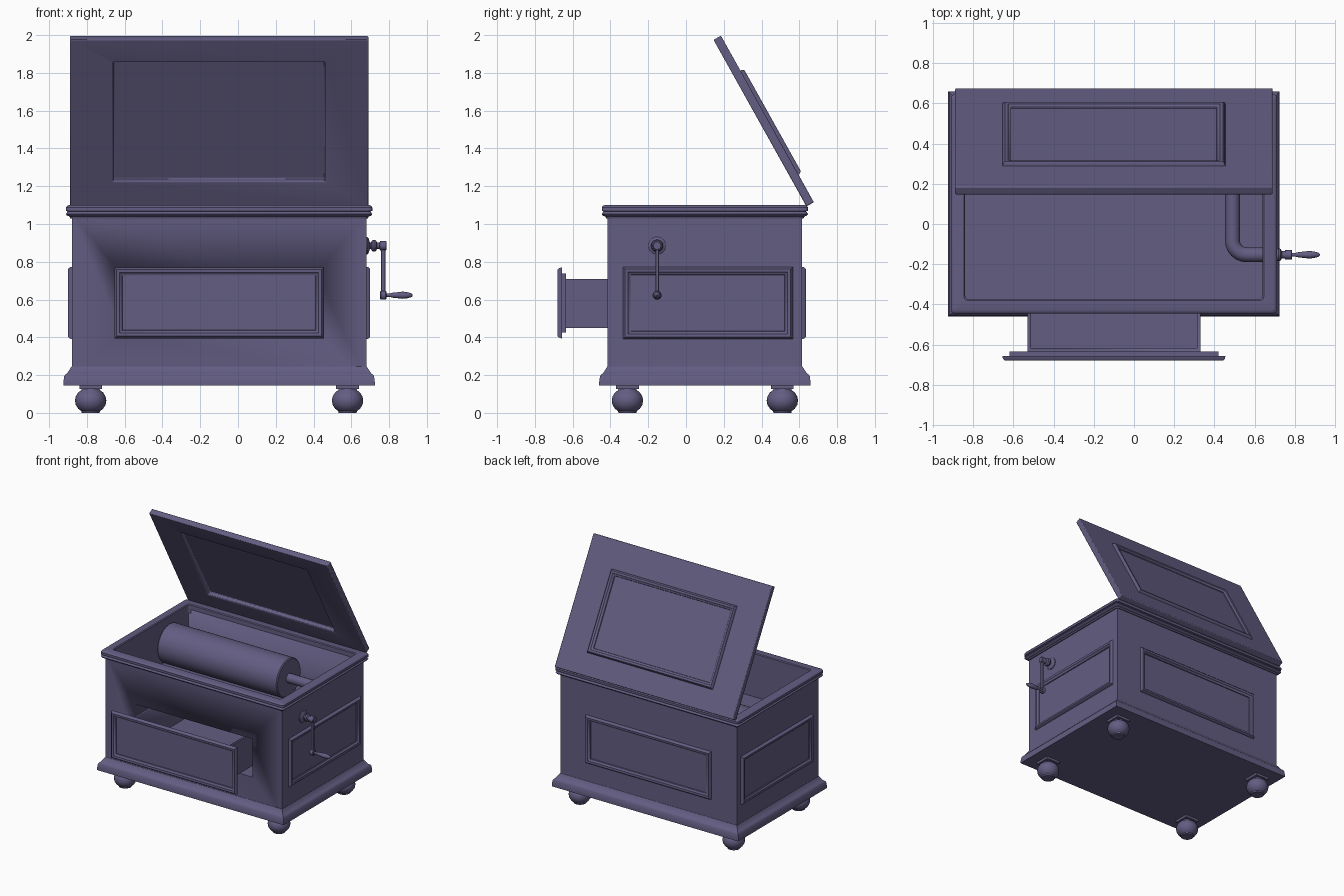
import bpy, bmesh, math
from mathutils import Matrix, Vector

if "Cube" in bpy.data.objects:
    bpy.data.objects.remove(bpy.data.objects["Cube"])

CX, CY = -0.10, 0.10            # centre of the case
HW, HD = 0.78, 0.515            # half width and half depth of the case

mat = bpy.data.materials.new("painted_wood")
mat.diffuse_color = (0.125, 0.11, 0.225, 1)
mat.use_nodes = True
mat.node_tree.nodes["Principled BSDF"].inputs["Base Color"].default_value = mat.diffuse_color


def finish(name, bm, matrix=Matrix(), bevel=0.0):
    bmesh.ops.recalc_face_normals(bm, faces=bm.faces)
    me = bpy.data.meshes.new(name)
    bm.to_mesh(me)
    bm.free()
    me.transform(matrix)
    ob = bpy.data.objects.new(name, me)
    bpy.context.collection.objects.link(ob)
    me.materials.append(mat)
    bpy.ops.object.select_all(action='DESELECT')
    ob.select_set(True)
    bpy.context.view_layer.objects.active = ob
    if bevel:
        m = ob.modifiers.new("bevel", 'BEVEL')
        m.width, m.segments = bevel, 2
    bpy.ops.object.shade_smooth_by_angle(angle=math.radians(35))
    return ob


def box(name, lo, hi, matrix=Matrix(), bevel=0.0):
    bm = bmesh.new()
    bmesh.ops.create_cube(bm, size=1)
    for v in bm.verts:
        v.co = Vector([(a + b) / 2 + c * (b - a) for a, b, c in zip(lo, hi, v.co)])
    return finish(name, bm, matrix, bevel)


def cut(ob, lo, hi, matrix=Matrix()):
    cutter = box("cutter", lo, hi, matrix)
    cutter.hide_render = True
    m = ob.modifiers.new("cut", 'BOOLEAN')
    m.operation, m.object, m.solver = 'DIFFERENCE', cutter, 'EXACT'
    bpy.context.view_layer.objects.active = ob
    bpy.ops.object.modifier_apply(modifier=m.name)
    bpy.data.objects.remove(cutter)


def bridge(bm, rings, closed):
    pairs = list(zip(rings, rings[1:])) + ([(rings[-1], rings[0])] if closed else [])
    for a, b in pairs:
        for i in range(len(a)):
            j = (i + 1) % len(a)
            bm.faces.new((a[i], a[j], b[j], b[i]))
    if not closed:
        bm.faces.new(rings[0])
        bm.faces.new(rings[-1])


def moulding(name, hw, hh, profile, matrix, closed=True, radius=0.0):
    """Sweep (offset, height) points round a rectangle."""
    bm, rings = bmesh.new(), []
    for off, h in profile:
        ring = []
        for q, (sx, sy) in enumerate(((1, 1), (-1, 1), (-1, -1), (1, -1))):
            for k in range(5 if radius else 1):
                a = math.radians(90 * q + 22.5 * k)
                x = sx * (hw + off - radius) + radius * math.cos(a) * bool(radius)
                y = sy * (hh + off - radius) + radius * math.sin(a) * bool(radius)
                ring.append(bm.verts.new((x, y, h)))
        rings.append(ring)
    bridge(bm, rings, closed)
    return finish(name, bm, matrix)


def lathe(name, profile, matrix, sides=32):
    """Turn (radius, height) points about local z."""
    bm = bmesh.new()
    rings = [[bm.verts.new((r * math.cos(2 * math.pi * i / sides),
                            r * math.sin(2 * math.pi * i / sides), h))
              for i in range(sides)] for r, h in profile]
    bridge(bm, rings, False)
    return finish(name, bm, matrix)


def frame_matrix(origin, up, out):
    up, out = Vector(up).normalized(), Vector(out).normalized()
    m = Matrix((up.cross(out), up, out)).transposed().to_4x4()
    m.translation = origin
    return m


def along_x(x, y, z):
    return Matrix.Translation((x, y, z)) @ Matrix.Rotation(math.pi / 2, 4, 'Y')


centre = Matrix.Translation((CX, CY, 0))

# Case: upper compartment and drawer pocket
body = box("case_body", (CX - HW, CY - HD, 0.16), (CX + HW, CY + HD, 1.06))
cut(body, (CX - HW + .04, CY - HD + .04, 0.75), (CX + HW - .04, CY + HD - .04, 1.2))
cut(body, (CX - .52, -0.6, 0.43), (CX + .52, 0.45, 0.735))

# Top rim and base mouldings
moulding("top_rim", HW, HD, [
    (-.04, 1.03), (.008, 1.03), (.012, 1.04), (.025, 1.044), (.031, 1.052), (.025, 1.062),
    (.02, 1.066), (.031, 1.07), (.031, 1.088), (.025, 1.096), (.015, 1.1), (-.034, 1.1),
    (-.04, 1.094)], centre, radius=0.02)
moulding("base_plinth", HW, HD, [
    (.045, .145), (.045, .16), (.04, .195), (.032, .205), (.026, .208), (.008, .235),
    (.002, .245)], centre, closed=False)

# Bun feet
for sx, side in ((-1, "left"), (1, "right")):
    for sy, end in ((-1, "front"), (1, "back")):
        x, y = CX + sx * .68, CY + sy * .41
        lathe(f"foot_{end}_{side}", [
            (.047, 0), (.05, .01), (.066, .022), (.079, .043), (.083, .065), (.079, .087),
            (.066, .108), (.05, .12), (.046, .13)], Matrix.Translation((x, y, 0)))
        box(f"foot_plate_{end}_{side}", (x - .06, y - .06, .126), (x + .06, y + .06, .15))

# Raised panel frames on the back and both ends
FRAME = [(0, -.003), (-.003, .01), (-.012, .02), (-.028, .017), (-.036, .008), (-.042, .006),
         (-.045, -.003)]
UP = (0, 0, 1)
MZ = 0.582
for name, hw, pos, out in (
        ("panel_frame_back", .555, (CX, CY + HD, MZ), (0, 1, 0)),
        ("panel_frame_left", .45, (CX - HW, .116, MZ), (-1, 0, 0)),
        ("panel_frame_right", .45, (CX + HW, .116, MZ), (1, 0, 0))):
    moulding(name, hw, .192, FRAME, frame_matrix(pos, UP, out))

# Pulled-out drawer
drawer = box("drawer_box", (CX - .43, -0.64, 0.45), (CX + .43, 0.10, 0.71))
cut(drawer, (CX - .413, -0.617, 0.467), (CX + .413, 0.083, 0.9))
box("drawer_front", (CX - .52, -0.661, 0.425), (CX + .52, -0.634, 0.738))
moulding("drawer_frame", .555, .188, FRAME, frame_matrix((CX, -.66, MZ), UP, (0, -1, 0)))

# Open lid: local y runs up the lid, local z points outward
lid_m = frame_matrix((CX, .677, 1.115), (0, -.487, .873), (0, .873, .487))
lid = box("lid", (-.79, 0, -.045), (.79, 1.01, 0), lid_m)
cut(lid, (-.56, .15, -.1), (.56, .873, -.012), lid_m)
bev = lid.modifiers.new("bevel", 'BEVEL')
bev.width, bev.segments = .006, 2
moulding("lid_frame", .555, .317, FRAME, lid_m @ Matrix.Translation((0, .483, 0)))

# Barrel and bent drive shaft inside
SY, SZ, BY = -.153, .885, .33
lathe("barrel", [(.145, 0), (.152, .007), (.152, 1.053), (.145, 1.06)],
      along_x(-.84, BY, SZ), 48)
bend, px = .07, .49
pts = [(.2, BY)]
pts += [(px - bend + bend * math.sin(a), BY - bend + bend * math.cos(a))
        for a in (math.radians(15 * k) for k in range(7))]
pts += [(px + bend - bend * math.cos(a), SY + bend - bend * math.sin(a))
        for a in (math.radians(15 * k) for k in range(7))]
pts += [(.66, SY)]
cu = bpy.data.curves.new("drive_shaft", 'CURVE')
cu.dimensions, cu.bevel_depth, cu.bevel_resolution = '3D', .037, 5
sp = cu.splines.new('POLY')
sp.points.add(len(pts) - 1)
for p, (x, y) in zip(sp.points, pts):
    p.co = (x, y, SZ, 1)
cu.materials.append(mat)
shaft = bpy.data.objects.new("drive_shaft", cu)
bpy.context.collection.objects.link(shaft)

# Crank: rosette and spindle, arm, handle
lathe("crank_spindle", [
    (.046, -.01), (.046, .006), (.038, .012), (.03, .014), (.018, .018), (.018, .024),
    (.028, .03), (.032, .04), (.028, .05), (.018, .056), (.018, .07), (.024, .072),
    (.024, .104), (.02, .107)], along_x(CX + HW, SY, SZ))
box("crank_arm", (.757, SY - .009, .615), (.78, SY + .009, .89), bevel=.004)
HZ = .623
lathe("crank_arm_end", [(.02, 0), (.024, .004), (.024, .028), (.02, .032)],
      along_x(.753, SY, HZ), 24)
lathe("crank_handle", [
    (.009, 0), (.009, .02), (.013, .035), (.016, .065), (.019, .09), (.016, .115),
    (.01, .136), (.003, .143)], along_x(.782, SY, HZ), 24)
